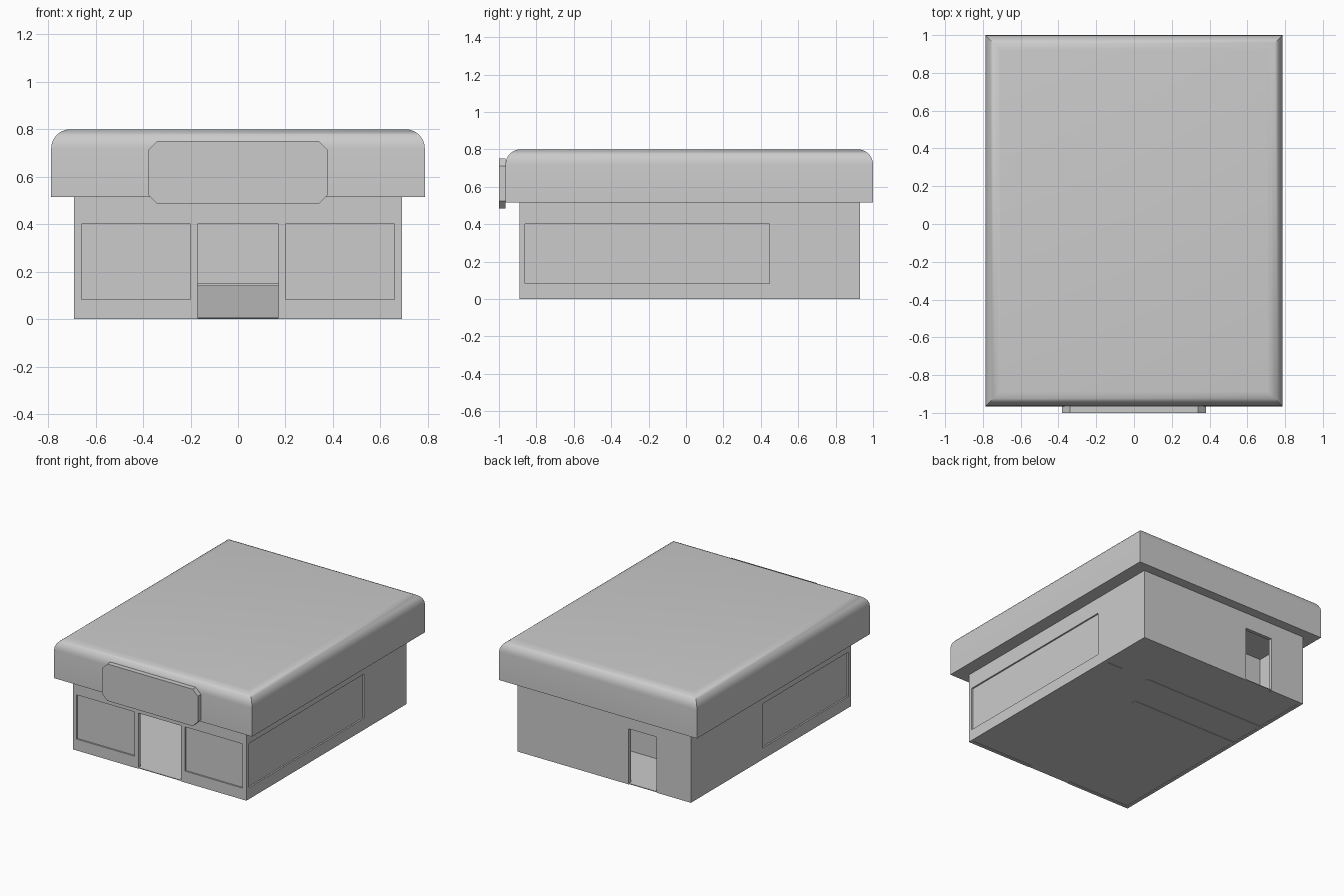
import bpy, bmesh
from mathutils import Vector

if "Cube" in bpy.data.objects:
    bpy.data.objects.remove(bpy.data.objects["Cube"])


def finish(name, bm):
    bmesh.ops.recalc_face_normals(bm, faces=bm.faces)
    me = bpy.data.meshes.new(name)
    bm.to_mesh(me)
    bm.free()
    ob = bpy.data.objects.new(name, me)
    bpy.context.collection.objects.link(ob)
    return ob


def box_bm(x, y, z):
    bm = bmesh.new()
    bmesh.ops.create_cube(bm, size=1)
    for v in bm.verts:
        v.co = Vector([(a + b) / 2 + c * (b - a) for (a, b), c in zip((x, y, z), v.co)])
    return bm


def box(name, x, y, z):
    return finish(name, box_bm(x, y, z))


def extrude_profile(name, pts, offset):
    bm = bmesh.new()
    face = bm.faces.new([bm.verts.new(p) for p in pts])
    new = bmesh.ops.extrude_face_region(bm, geom=[face], use_keep_orig=True)["geom"]
    bmesh.ops.translate(bm, vec=offset, verts=[g for g in new if isinstance(g, bmesh.types.BMVert)])
    return finish(name, bm)


def select_only(ob):
    bpy.ops.object.select_all(action='DESELECT')
    ob.select_set(True)
    bpy.context.view_layer.objects.active = ob


def cut(ob, x, y, z):
    cutter = box("cutter", x, y, z)
    cutter.hide_render = True
    mod = ob.modifiers.new("cut", 'BOOLEAN')
    mod.operation, mod.solver, mod.object = 'DIFFERENCE', 'EXACT', cutter
    select_only(ob)
    bpy.ops.object.modifier_apply(modifier=mod.name)
    bpy.data.objects.remove(cutter)


W, F, B, T = 0.69, -0.89, 0.93, 0.025   # half width, front, back, wall thickness
H = 0.516
SILL, HEAD = 0.082, 0.40
REC, PANE = 0.011, 0.006                # window recess and glass thickness

# Outer walls: hollow shell with two doorways
walls = box("outer_walls", (-W, W), (F, B), (0, H))
cut(walls, (-W + T, W - T), (F + T, B - T), (-0.1, 0.7))
cut(walls, (-0.17, 0.17), (F - 0.1, F + 0.1), (-0.1, HEAD))
cut(walls, (-0.415, -0.195), (B - 0.1, B + 0.1), (-0.1, HEAD))

# Windows: opening plus recessed pane, front pair and the two sides
for s, tag in ((-1, "left"), (1, "right")):
    x = tuple(sorted((s * 0.20, s * 0.66)))
    cut(walls, x, (F - 0.1, F + T + 0.002), (SILL, HEAD))
    box("front_window_" + tag, x, (F + REC, F + REC + PANE), (SILL, HEAD))
    y = (-0.86, 0.447 if s > 0 else 0.117)
    cut(walls, tuple(sorted((s * (W - T - 0.002), s * (W + 0.1)))), y, (SILL, HEAD))
    box("side_window_" + tag, tuple(sorted((s * (W - REC - PANE), s * (W - REC)))), y, (SILL, HEAD))

# Floor, just above the wall feet
box("floor", (-W + T, W - T), (F + T, B - T), (0.003, 0.008))
for n, x, y in (("front", (-0.17, 0.17), (F, F + T)), ("back", (-0.415, -0.195), (B - T, B))):
    box(n + "_threshold", x, y, (0.003, 0.008))

# Inner partition with a doorway
partition = box("partition_wall", (-W + T, W - T), (0.485, 0.515), (0, H))
cut(partition, (0.31, 0.54), (0.4, 0.6), (-0.1, HEAD))

# Counter with leaning front and a thin top
extrude_profile("counter", [(-W + T, y, z) for y, z in
                ((0.205, 0), (0.24, 0), (0.24, 0.14), (0.17, 0.14))], (0.19 + W - T, 0, 0))
box("counter_top", (-W + T, 0.20), (0.16, 0.27), (0.14, 0.153))

# Roof block, only the top rim rounded
bm = box_bm((-0.787, 0.787), (-0.965, 1.0), (0.515, 0.80))
rim = [e for e in bm.edges if all(v.co.z > 0.79 for v in e.verts)]
bmesh.ops.bevel(bm, geom=rim, offset=0.08, segments=6, profile=0.5, affect='EDGES')
roof = finish("roof", bm)
select_only(roof)
bpy.ops.object.shade_smooth_by_angle(angle=0.6)

# Sign board with clipped corners
c, sx, z0, z1 = 0.04, 0.38, 0.485, 0.75
half = [(sx - c, z0), (sx, z0 + c), (sx, z1 - c), (sx - c, z1)]
outline = half + [(-x, z) for x, z in reversed(half)]
extrude_profile("sign_board", [(x, -1.0, z) for x, z in outline], (0, 0.036, 0))
